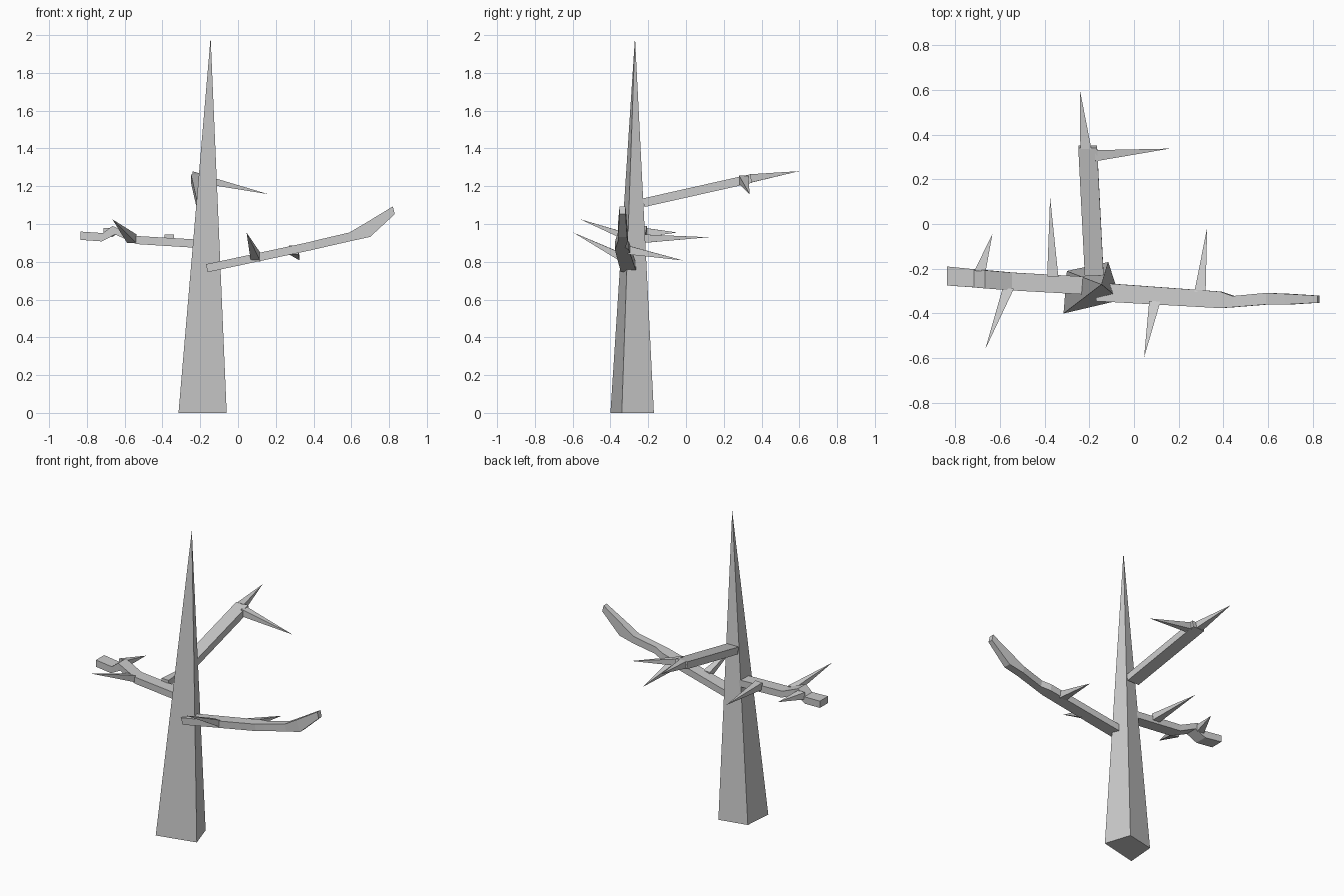
import bpy, bmesh
from mathutils import Vector

if "Cube" in bpy.data.objects:
    bpy.data.objects.remove(bpy.data.objects["Cube"])


def loft(name, rings, tip=None):
    """Skin a chain of four-sided rings; finish with a point or a flat cap."""
    bm = bmesh.new()
    rows = [[bm.verts.new(p) for p in r] for r in rings]
    for a, b in zip(rows, rows[1:]):
        for i in range(4):
            j = (i + 1) % 4
            bm.faces.new((a[i], a[j], b[j], b[i]))
    bm.faces.new(rows[0][::-1])
    if tip:
        t = bm.verts.new(tip)
        for i in range(4):
            bm.faces.new((rows[-1][i], rows[-1][(i + 1) % 4], t))
    else:
        bm.faces.new(rows[-1])
    bmesh.ops.recalc_face_normals(bm, faces=bm.faces)
    me = bpy.data.meshes.new(name)
    bm.to_mesh(me)
    bm.free()
    ob = bpy.data.objects.new(name, me)
    bpy.context.collection.objects.link(ob)
    return ob


def side_branch(name, sections):
    """Sections: bottom x, top x, y range, bottom z, top z."""
    loft(name, [[(xb, y0, z0), (xb, y1, z0), (xt, y1, z1), (xt, y0, z1)]
                for xb, xt, y0, y1, z0, z1 in sections])


def spike(name, base, tip, along, half=0.025):
    """Thorn with a rectangular base lying along the branch and up."""
    b, a, u = Vector(base), Vector(along) * half, Vector((0, 0, 0.023))
    loft(name, [[b - a - u, b + a - u, b + a + u, b - a + u]], tip)


# Trunk: irregular four-sided spire
loft("trunk", [[(-0.315, -0.40, 0), (-0.06, -0.34, 0),
                (-0.115, -0.17, 0), (-0.30, -0.21, 0)]], (-0.145, -0.27, 1.99))

# Right branch, curling upward
side_branch("right_branch", [
    (-0.16, -0.17, -0.345, -0.262, 0.745, 0.787),
    (0.39, 0.385, -0.376, -0.302, 0.862, 0.906),
    (0.45, 0.44, -0.372, -0.322, 0.876, 0.92),
    (0.60, 0.59, -0.36, -0.308, 0.91, 0.955),
    (0.70, 0.675, -0.36, -0.312, 0.932, 1.005),
    (0.83, 0.82, -0.352, -0.32, 1.052, 1.093)])

# Left branch with a raised kink
side_branch("left_branch", [
    (-0.22, -0.22, -0.315, -0.235, 0.874, 0.918),
    (-0.54, -0.545, -0.297, -0.217, 0.894, 0.937),
    (-0.65, -0.665, -0.288, -0.207, 0.945, 0.99),
    (-0.72, -0.715, -0.283, -0.202, 0.908, 0.952),
    (-0.835, -0.835, -0.275, -0.19, 0.916, 0.96)])

# Back branch, rising away from the trunk
loft("back_branch", [[(x - 0.042, y, z), (x + 0.042, y, z),
                      (x + 0.042, y - 0.01, z + 0.045), (x - 0.042, y - 0.01, z + 0.045)]
                     for x, y, z in [(-0.178, -0.22, 1.09), (-0.207, 0.35, 1.218)]])

# Thorns
X, Y = (1, -0.06, 0), (0, 1, 0)
for name, base, tip, along in [
    ("back_tip_thorn", (-0.215, 0.335, 1.24), (-0.242, 0.60, 1.28), X),
    ("back_side_thorn", (-0.175, 0.305, 1.235), (0.16, 0.337, 1.158), Y),
    ("left_inner_thorn", (-0.363, -0.235, 0.922), (-0.375, 0.12, 0.93), X),
    ("left_outer_thorn", (-0.688, -0.21, 0.955), (-0.633, -0.045, 0.955), X),
    ("left_front_thorn", (-0.562, -0.288, 0.922), (-0.665, -0.56, 1.025), X),
    ("right_front_thorn", (0.093, -0.345, 0.825), (0.045, -0.597, 0.955), X),
    ("right_back_thorn", (0.295, -0.305, 0.862), (0.327, -0.015, 0.807), X),
]:
    spike(name, base, tip, along)
